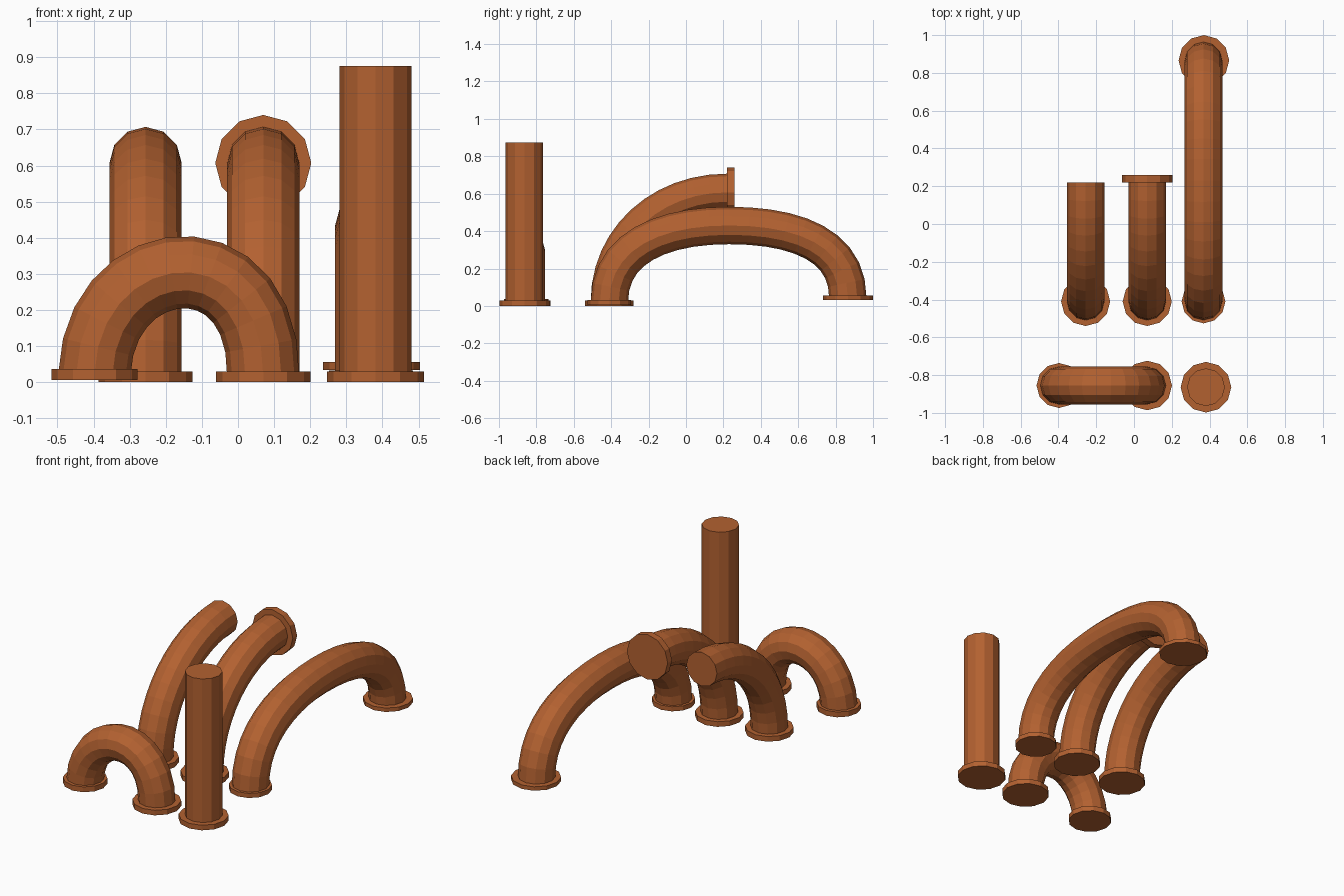
import bpy, bmesh, math
from mathutils import Vector as V

if "Cube" in bpy.data.objects:
    bpy.data.objects.remove(bpy.data.objects["Cube"])

SIDES = 12
mat = bpy.data.materials.new("rusty_orange")
mat.diffuse_color = (0.45, 0.12, 0.03, 1)
mat.use_nodes = True
mat.node_tree.nodes["Principled BSDF"].inputs["Base Color"].default_value = mat.diffuse_color


def tube(name, path, side, radius):
    """Sweep a capped polygon along a path of (point, tangent) pairs in one plane."""
    bm = bmesh.new()
    rings = []
    for p, t in path:
        n = side.cross(t.normalized())
        ring = []
        for i in range(SIDES):
            a = 2 * math.pi * i / SIDES
            ring.append(bm.verts.new(p + radius * (math.cos(a) * side + math.sin(a) * n)))
        rings.append(ring)
    for r0, r1 in zip(rings, rings[1:]):
        for i in range(SIDES):
            j = (i + 1) % SIDES
            bm.faces.new((r0[i], r0[j], r1[j], r1[i]))
    bm.faces.new(rings[0])
    bm.faces.new(rings[-1])
    bmesh.ops.recalc_face_normals(bm, faces=bm.faces)
    me = bpy.data.meshes.new(name)
    bm.to_mesh(me)
    bm.free()
    me.materials.append(mat)
    ob = bpy.data.objects.new(name, me)
    bpy.context.collection.objects.link(ob)
    return ob


def bezier(pts, segs):
    """Sample a cubic curve as (point, tangent) pairs."""
    a, b, c, d = (V(p) for p in pts)
    out = []
    for k in range(segs + 1):
        t = k / segs
        u = 1 - t
        p = a * u**3 + b * 3 * u * u * t + c * 3 * u * t * t + d * t**3
        out.append((p, (b - a) * u * u + (c - b) * 2 * u * t + (d - c) * t * t))
    return out


def straight(a, b):
    a, b = V(a), V(b)
    return [(a, b - a), (b, b - a)]


def flange(name, x, y, z0, z1, radius):
    tube(name, straight((x, y, z0), (x, y, z1)), X, radius)


X, Y = V((1, 0, 0)), V((0, 1, 0))
R = 0.1

# straight upright pipe
tube("straight_pipe", straight((0.381, -0.864, 0.015), (0.381, -0.864, 0.875)), X, R)
flange("straight_pipe_flange", 0.381, -0.864, 0.0, 0.03, 0.134)

# small arch pipe
ya = -0.855
tube("arch_pipe", bezier([(-0.398, ya, 0.02), (-0.385, ya, 0.38),
                          (0.075, ya, 0.42), (0.07, ya, 0.015)], 13), Y, R)
flange("arch_left_flange", -0.397, ya, 0.006, 0.037, 0.119)
flange("arch_right_flange", 0.07, ya, 0.0, 0.03, 0.131)

# two quarter-bend pipes
for name, x in (("open_bend", -0.256), ("capped_bend", 0.07)):
    tube(name + "_pipe", bezier([(x, -0.41, 0.02), (x, -0.41, 0.36),
                                 (x, -0.13, 0.607), (x, 0.22, 0.607)], 12), X, R)
    flange(name + "_base_flange", x, -0.41, 0.0, 0.03, 0.13)
tube("capped_bend_end_flange", straight((0.07, 0.22, 0.607), (0.07, 0.26, 0.607)), X, 0.133)

# long low bridge pipe with both ends down
x = 0.368
first = bezier([(x, -0.41, 0.02), (x, -0.41, 0.31), (x, -0.13, 0.43), (x, 0.23, 0.43)], 10)
second = bezier([(x, 0.23, 0.43), (x, 0.60, 0.43), (x, 0.865, 0.32), (x, 0.865, 0.045)], 10)
tube("bridge_pipe", first + second[1:], X, R)
flange("bridge_near_flange", x, -0.41, 0.005, 0.032, 0.116)
flange("bridge_far_flange", x + 0.002, 0.866, 0.033, 0.056, 0.134)
